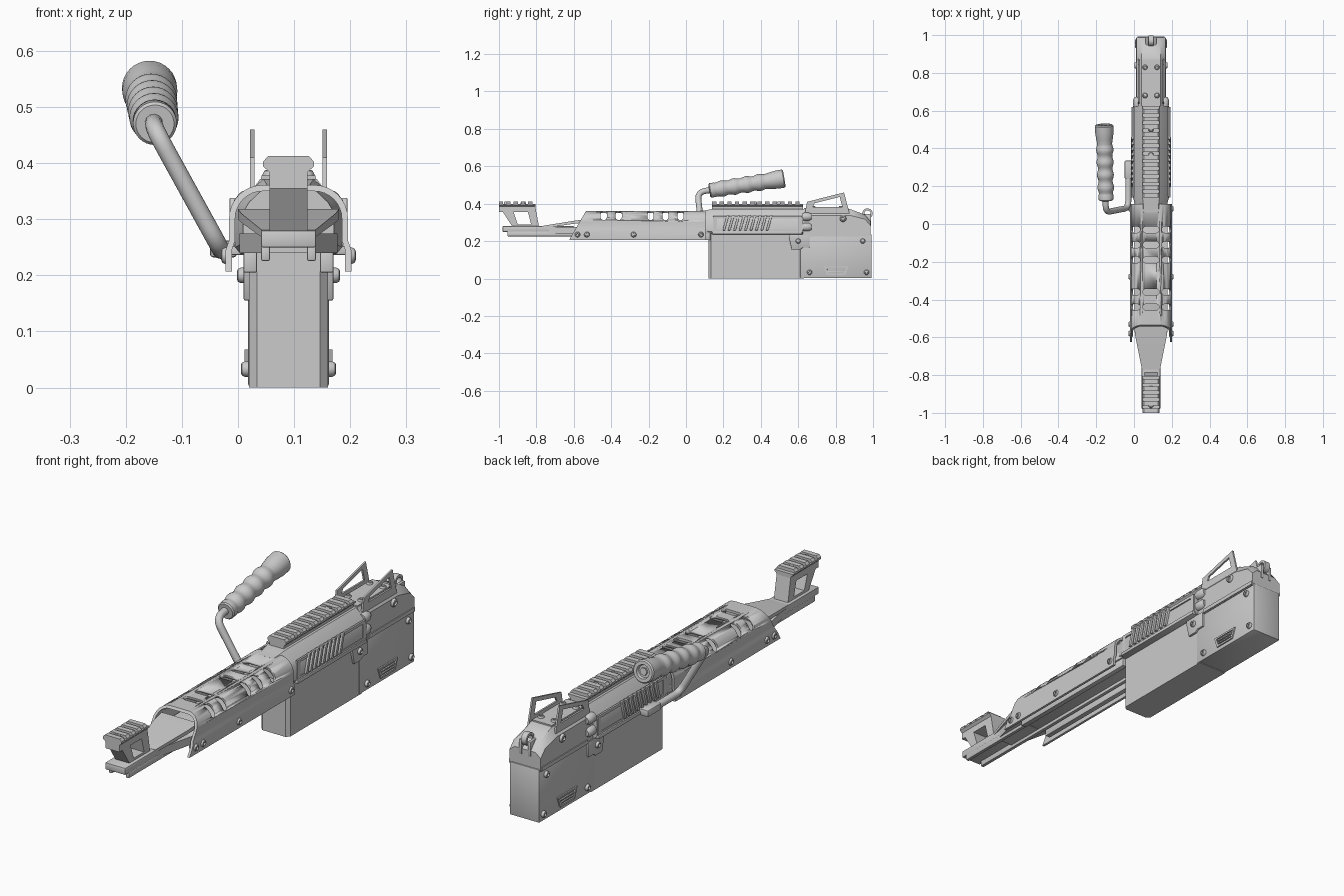
import bpy, bmesh, math
from mathutils import Vector

if "Cube" in bpy.data.objects:
    bpy.data.objects.remove(bpy.data.objects["Cube"])

C = 0.09                      # x of the body's centre plane
V = Vector


def finish(name, bm, bevel=0, angle=35):
    bmesh.ops.recalc_face_normals(bm, faces=bm.faces)
    me = bpy.data.meshes.new(name)
    bm.to_mesh(me)
    bm.free()
    ob = bpy.data.objects.new(name, me)
    bpy.context.collection.objects.link(ob)
    bpy.ops.object.select_all(action='DESELECT')
    ob.select_set(True)
    bpy.context.view_layer.objects.active = ob
    if bevel:
        m = ob.modifiers.new("bevel", 'BEVEL')
        m.width, m.segments = bevel, 2
        bpy.ops.object.modifier_apply(modifier=m.name)
    bpy.ops.object.shade_smooth_by_angle(angle=math.radians(angle))
    return ob


def loft(name, rings, bevel=0, closed=False):
    """Skin a list of equal-length point loops, capping the ends."""
    bm = bmesh.new()
    vs = [[bm.verts.new(p) for p in r] for r in rings]
    n = len(vs[0])
    for a, b in zip(vs, vs[1:] + vs[:1] if closed else vs[1:]):
        for i in range(n):
            j = (i + 1) % n
            bm.faces.new((a[i], a[j], b[j], b[i]))
    if not closed:
        bm.faces.new(vs[0])
        bm.faces.new(vs[-1])
    return finish(name, bm, bevel)


def at(axis, p, d):
    return {'x': V((d, p[0], p[1])), 'y': V((p[0], d, p[1])), 'z': V((p[0], p[1], d))}[axis]


def prism(name, axis, pts, a, b, bevel=0):
    return loft(name, [[at(axis, p, d) for p in pts] for d in (a, b)], bevel)


def box(name, x, y, z, bevel=0.003):
    return prism(name, 'z', [(x[0], y[0]), (x[1], y[0]), (x[1], y[1]), (x[0], y[1])], *z, bevel)


def frame(name, outer, inner, a, b):
    """Side plate with a window through it."""
    return loft(name, [[at('x', p, d) for p in q] for q, d in
                       ((outer, a), (outer, b), (inner, b), (inner, a))], closed=True)


def sym(half):
    """Mirror a half section (offset, z) about the centre plane."""
    return [(C + x, z) for x, z in half] + [(C - x, z) for x, z in reversed(half)]


def sides(half_w, thick):
    return [("right", C + half_w - 0.006, C + half_w + thick), ("left", C - half_w + 0.006, C - half_w - thick)]


def lathe(name, prof, origin, axis, n=24, closed=False):
    """Revolve (radius, distance) points about an axis."""
    q = V(axis).to_track_quat('Z', 'Y')
    rings = [[V(origin) + q @ V((r * math.cos(t), r * math.sin(t), d))
              for t in (2 * math.pi * i / n for i in range(n))] for r, d in prof]
    return loft(name, rings, closed=closed)


def bolt(name, origin, axis, r=0.015, h=0.012):
    lathe(name, [(r, -0.004), (r, h * 0.4), (r * 0.8, h * 0.85), (r * 0.5, h), (r * 0.45, h * 0.4)],
          origin, axis, 12)


def bolt_pair(name, half_w, y, z, r=0.015):
    for s, side in ((1, "right"), (-1, "left")):
        bolt(f"{name}_{side}", (C + s * half_w, y, z), (s, 0, 0), r)


# Toothed accessory rails
def rail(name, y0, y1, n, screws):
    prism(name + "_base", 'y', sym([(.034, .355), (.034, .384), (.045, .394), (.045, .399)]), y0, y1)
    pitch = (y1 - y0) / n
    for i in range(n):
        y = y0 + i * pitch
        prism(f"{name}_tooth_{i}", 'y', sym([(.045, .398), (.045, .403), (.036, .413)]),
              y, y + pitch * 0.58)
    for i, y in enumerate(screws):
        bolt(f"{name}_screw_{i}", (C, y, .402), (0, 0, 1), .014, .011)


rail("front_rail", -1.0, -.805, 5, (-.96, -.87))
rail("top_rail", .14, .625, 12, (.365, .5))

# Front riser with window, and the long base channel beneath it
frame("front_riser", [(-.995, .38), (-.805, .38), (-.785, .272), (-.925, .272)],
      [(-.925, .366), (-.848, .366), (-.828, .29), (-.9, .29)], C - .034, C + .034)
box("base_bar", (.041, .139), (-.98, -.6), (.25, .28))
for s in (-1, 1):
    x = C + s * .041
    box("base_channel_lip", (x - .008, x + .008), (-.955, .12), (.226, .252))
    x = C + s * .068
    box("inner_channel_rib", (x - .012, x + .012), (-.55, .13), (.205, .245))
box("shroud_floor", (.003, .177), (-.57, .13), (.24, .274))

# Flared ramp leading into the shroud
loft("front_ramp", [[V((C + dx, y, z)) for dx, z in
                     ((-w, lo), (w, lo), (w, hi), (-w, hi))]
                    for y, w, lo, hi in ((-.77, .048, .268, .281), (-.59, .084, .294, .31),
                                         (-.53, .09, .30, .318))])
loft("base_flare", [[V((C + dx, y, z)) for dx, z in ((-w, .24), (w, .24), (w, .275), (-w, .275))]
                    for y, w in ((-.75, .045), (-.57, .087))])


# Slotted shroud: thick arch with raked front edge
def arch(t):
    pts = [(.112 - t, .207), (.112 - t, .245), (.106 - t, .262)]
    return sym(pts + [(.046 + (.06 - t) * math.cos(a), .301 + (.06 - t) * math.sin(a))
                      for a in (math.pi / 2 * i / 8 for i in range(9))])


def front(z):
    return -.535 - (.361 - z) * .58


shroud = loft("shroud", [[V((x, front(z), z)), V((x, .105, z)), V((u, .105, w)), V((u, front(w), w))]
                         for (x, z), (u, w) in zip(arch(0), arch(.011))])
for y in (-.03, -.11, -.19, -.36, -.44):
    for s in (-1, 0, 1):
        n = V((s, 0, 1)).normalized()
        t = V((n.z, 0, -n.x))
        mid = V((C + s * .088, y, .343 if s else .361))
        loop = []
        for i in range(16):
            a = 2 * math.pi * (i + .5) / 16
            off = math.copysign(.017 if s else .026, math.cos(a))
            loop.append(mid + t * (off + .017 * math.cos(a)) + V((0, .017 * math.sin(a), 0)))
        cutter = loft("slot_cutter", [[p + n * d for p in loop] for d in (-.026, .03)])
        cutter.hide_render = True
        mod = shroud.modifiers.new("slot", 'BOOLEAN')
        mod.operation, mod.solver, mod.object = 'DIFFERENCE', 'EXACT', cutter
        bpy.context.view_layer.objects.active = shroud
        bpy.ops.object.modifier_apply(modifier=mod.name)
        bpy.data.objects.remove(cutter)
for i, y in enumerate((-.58, -.53, -.28, .08)):
    bolt_pair(f"shroud_bolt_{i}", .108, y, .235)

# Receiver: faceted body with tapered nose, lower ledge and slanted cooling ribs
sect = [(.085, .238), (.095, .25), (.095, .315), (.083, .335), (.045, .372)]
loft("receiver", [[V((C + (x - C) * k, y, .3 + (z - .3) * k)) for x, z in sym(sect)]
                  for y, k in ((.06, .85), (.105, .9), (.14, 1), (.625, 1))])
box("receiver_ledge", (-.013, .193), (.14, .62), (.236, .252))
for side, a, b in sides(.095, .01):
    frame("side_panel_" + side, [(.145, .25), (.62, .25), (.62, .335), (.145, .335)],
          [(.165, .262), (.6, .262), (.6, .322), (.165, .322)], a, (a + b) / 2)
    for i in range(9):
        y = .195 + i * .029
        prism(f"cooling_rib_{side}_{i}", 'x',
              [(y, .258), (y + .014, .258), (y + .036, .338), (y + .022, .338)], a, b, .002)
    s = 1 if side == "right" else -1
    for z in (.275, .33):
        lathe(f"latch_pin_{side}", [(.02, 0), (.022, .012), (.022, .036), (.014, .05)],
              (C + s * .073, .622, z), (0, 1, 0), 16)

# Lower box and rear housing
c = .014
prism("lower_box", 'z', [(.02, .12 + c), (.02 + c, .12), (.16 - c, .12), (.16, .12 + c),
                         (.16, .63), (.02, .63)], 0, .24)
box("rear_box", (.018, .162), (.61, .992), (.003, .235), .003)
loft("rear_upper", [[V((x, y, z)) for x, z in sym([(.076, .225), (.076, z1), (.05, z2)])]
                    for y, z1, z2 in ((.625, .338, .372), (.875, .338, .372),
                                      (.955, .318, .342), (.987, .285, .305))])
prism("rear_top_plate", 'y', sym([(.05, .365), (.048, .378)]), .63, .87)
for s in (-1, 1):
    for y in (.68, .83):
        bolt("top_plate_bolt", (C + s * .032, y, .376), (0, 0, 1), .014)
for side, a, b in sides(.074, .006):
    prism("side_plate_" + side, 'x', [(.565, .155), (.61, .155), (.625, .165), (.66, .165), (.66, .235),
                                      (.55, .235), (.55, .22)], a - (b - a) * .5, b, .003)
    prism("cheek_plate_" + side, 'x', [(.61, .235), (.665, .235), (.665, .245), (.985, .245),
                                       (.985, .228), (.61, .228)], a, b)
for side, a, b in sides(.072, .006):
    # Side port with slats
    frame("port_frame_" + side, [(.735, .068), (.87, .068), (.852, .02), (.752, .02)],
          [(.748, .06), (.857, .06), (.845, .028), (.76, .028)], a, b)
    for i in range(2):
        box("port_slat", sorted((a, b)), (.755, .85), (.034 + i * .012, .04 + i * .012), .001)
for i, (w, y, z) in enumerate(((.08, .6, .2), (.073, .945, .2), (.073, .66, .033),
                               (.073, .965, .033), (.076, .84, .32))):
    bolt_pair(f"rear_bolt_{i}", w, y, z, .018 if i == 4 else .014)

# Upright sight guards
for s in (-1, 1):
    x = C + s * .065
    frame("sight_guard", [(.635, .345), (.647, .41), (.845, .46), (.875, .345)],
          [(.677, .382), (.688, .403), (.822, .436), (.836, .382)], x - .004, x + .004)

# Rear sling ring
lathe("rear_ring", [(.028, -.013), (.028, .013), (.017, .013), (.017, -.013)],
      (C, .97, .347), (1, 0, 0), 24, closed=True)
for s in (-1, 1):
    x = C + s * .021
    box("ring_lug", (x - .007, x + .007), (.935, .99), (.28, .345))

# Carry handle: mount, bent rod and ribbed grip
box("handle_mount", (-.05, -.002), (.24, .335), (.232, .262), .006)
path = [V((-.03, .3, .245)), V((-.03, .085, .245)), V((-.15, .062, .463)), V((-.15, .2, .482))]
line = [path[0]]
for a, b, d in zip(path, path[1:], path[2:]):
    p, q = b + (a - b).normalized() * .045, b + (d - b).normalized() * .045
    line += [p.lerp(b, t).lerp(b.lerp(q, t), t) for t in (i / 8 for i in range(9))]
line.append(path[-1])
cu = bpy.data.curves.new("handle_rod", 'CURVE')
cu.dimensions, cu.bevel_depth, cu.bevel_resolution, cu.use_fill_caps = '3D', .016, 4, True
sp = cu.splines.new('POLY')
sp.points.add(len(line) - 1)
for p, co in zip(sp.points, line):
    p.co = (*co, 1)
sp.use_smooth = True
bpy.context.collection.objects.link(bpy.data.objects.new("handle_rod", cu))

start, end = V((-.148, .125, .47)), V((-.158, .525, .535))
L = (end - start).length
grip = [(.018, 0), (.034, 0), (.039, .005), (.039, .03)]
grip += [(.04 - .0035 * math.cos(2 * math.pi * i / 8) + .003 * i / 32, .035 + .27 * i / 32) for i in range(33)]
grip += [(.044, .33), (.049, L - .04), (.049, L - .006), (.044, L), (.03, L), (.026, L - .012)]
lathe("handle_grip", grip, start, end - start, 32)
lathe("grip_nut", [(.017, L - .02), (.017, L - .003)], start, end - start, 6)
